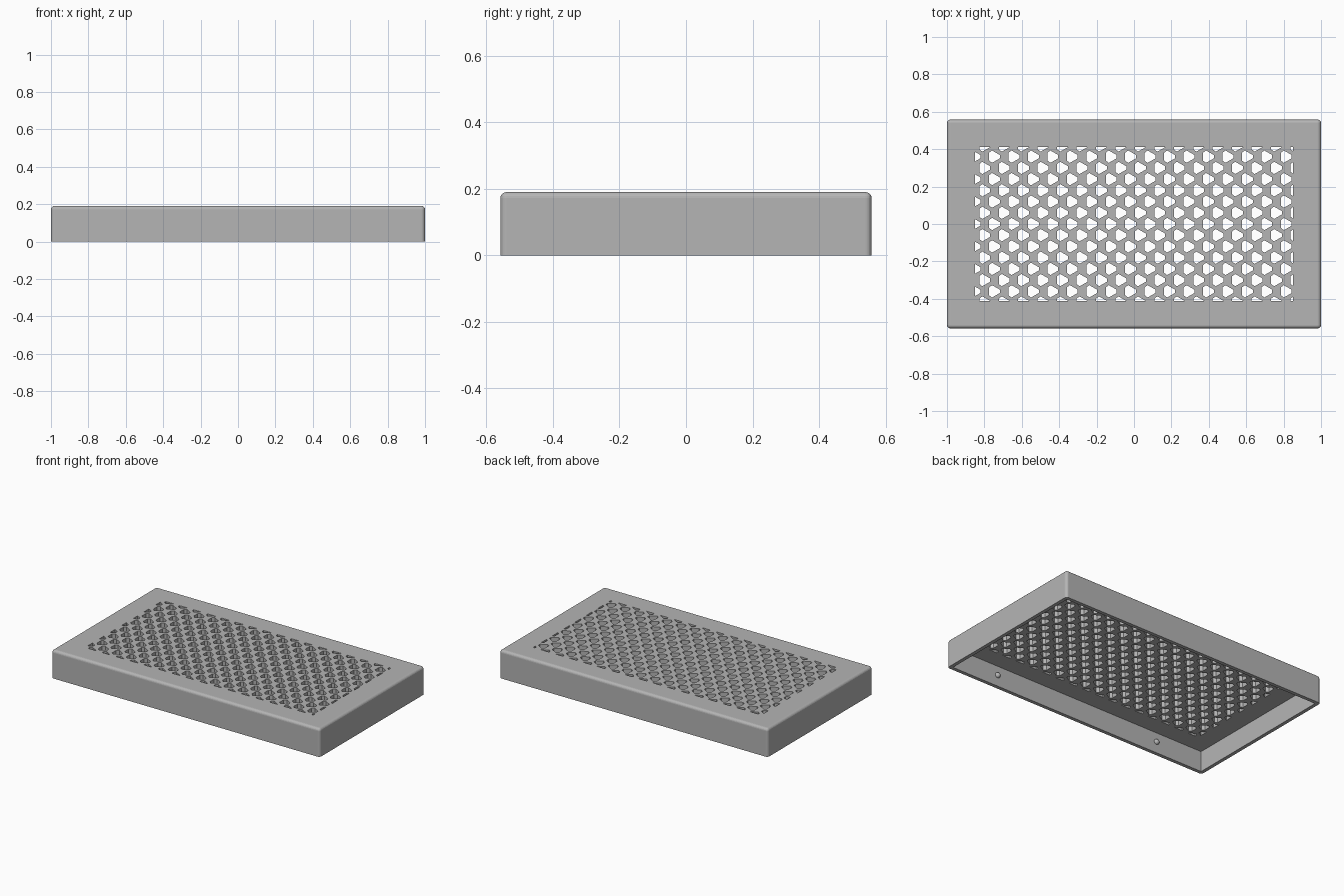
import bpy, bmesh, math
from mathutils import Vector

old = bpy.data.objects.get("Cube")
if old:
    bpy.data.objects.remove(old)

# Overall sizes
HALF_X, HALF_Y, HEIGHT = 1.0, 0.558, 0.19
WALL, PLATE_Z, PLUG_Z = 0.024, 0.138, 0.165
GRILLE_X, GRILLE_Y = 0.85, 0.413
STEP_X, STEP_Y = 0.104, 0.12

grey = bpy.data.materials.new("light grey")
grey.use_nodes = True
colour = (0.46, 0.46, 0.46, 1)
grey.diffuse_color = colour
grey.node_tree.nodes["Principled BSDF"].inputs["Base Color"].default_value = colour


def to_object(bm, name, helper=False):
    bmesh.ops.recalc_face_normals(bm, faces=bm.faces)
    mesh = bpy.data.meshes.new(name)
    bm.to_mesh(mesh)
    bm.free()
    mesh.materials.append(grey)
    obj = bpy.data.objects.new(name, mesh)
    bpy.context.collection.objects.link(obj)
    if helper:
        obj.hide_render = True
        obj.hide_viewport = True
    return obj


def box(name, hx, hy, z0, z1, helper=False, round_edges=0):
    bm = bmesh.new()
    bmesh.ops.create_cube(bm, size=1)
    for v in bm.verts:
        v.co = Vector((v.co.x * 2 * hx, v.co.y * 2 * hy, z1 if v.co.z > 0 else z0))
    if round_edges:
        edges = [e for e in bm.edges if max(v.co.z for v in e.verts) > z0]
        bmesh.ops.bevel(bm, geom=edges, offset=round_edges, segments=5,
                        profile=0.5, affect='EDGES')
    return to_object(bm, name, helper)


def extrude_up(bm, z0, z1):
    result = bmesh.ops.extrude_face_region(bm, geom=bm.faces[:])
    top = [g for g in result["geom"] if isinstance(g, bmesh.types.BMVert)]
    for v in bm.verts:
        v.co.z = z0
    for v in top:
        v.co.z = z1


def prism(name, outline, z0, z1):
    bm = bmesh.new()
    bm.faces.new([bm.verts.new((x, y, 0)) for x, y in outline])
    extrude_up(bm, z0, z1)
    return to_object(bm, name, True)


def cut(target, cutter):
    mod = target.modifiers.new("cut", 'BOOLEAN')
    mod.operation = 'DIFFERENCE'
    mod.solver = 'EXACT'
    mod.object = cutter
    # Bake the result so the next cut starts from clean geometry
    graph = bpy.context.evaluated_depsgraph_get()
    mesh = bpy.data.meshes.new_from_object(target.evaluated_get(graph))
    target.modifiers.clear()
    target.data = mesh


# Grille holes: blunt triangles in staggered rows, trimmed to a rectangle
half = [(-0.028, 0.021), (-0.012, 0.033), (0.030, 0.009)]
blunt = half + [(x, -y) for x, y in reversed(half)]
bm = bmesh.new()
for row in range(-7, 8):
    shift = 0.052 if row % 2 else 0
    for col in range(-17, 2):
        cx, cy = 0.813 + shift + col * STEP_X, row * STEP_Y / 2
        if abs(cx) < GRILLE_X + 0.027:
            bm.faces.new([bm.verts.new((cx + x, cy + y, 0)) for x, y in blunt])
for co in [(GRILLE_X, 0, 0), (-GRILLE_X, 0, 0), (0, GRILLE_Y, 0), (0, -GRILLE_Y, 0)]:
    bmesh.ops.bisect_plane(bm, geom=bm.verts[:] + bm.edges[:] + bm.faces[:],
                           plane_co=co, plane_no=co, clear_outer=True)
extrude_up(bm, 0.1, 0.25)
holes = to_object(bm, "grille_hole_cutter", True)

# Solid emblem-shaped patch that closes the middle of the grille
patch = prism("patch_cutter", [
    (-0.52, 0), (-0.49, -0.16), (-0.42, -0.30), (-0.25, -0.345), (-0.1, -0.385),
    (0.02, -0.385), (0.1, -0.355), (0.19, -0.29), (0.3, -0.25), (0.4, -0.18),
    (0.48, -0.09), (0.53, 0), (0.55, 0.08), (0.5, 0.13), (0.43, 0.18),
    (0.33, 0.215), (0.2, 0.235), (0.1, 0.27), (0.04, 0.34), (-0.08, 0.37),
    (-0.2, 0.385), (-0.28, 0.335), (-0.37, 0.30), (-0.44, 0.24), (-0.45, 0.17)],
    PLUG_Z, 0.3)
# Two openings in the patch
for outline in [
    [(-0.25, 0.10), (-0.19, 0.07), (-0.08, 0.09), (-0.03, 0.17), (-0.07, 0.22),
     (-0.15, 0.225), (-0.22, 0.2)],
    [(0.07, 0.01), (0.12, 0.01), (0.125, -0.03), (0.165, -0.05), (0.135, -0.1),
     (0.105, -0.06)]]:
    cut(patch, prism("patch_opening_cutter", outline, 0.05, 0.4))
cut(holes, patch)

# Cover: rounded shell, open below, with the grille through its top
cover = box("cover", HALF_X, HALF_Y, 0, HEIGHT, round_edges=0.018)
cut(cover, box("cavity_cutter", HALF_X - WALL, HALF_Y - WALL, -0.1, PLATE_Z, True))
cut(cover, holes)

# Snap bumps inside the long walls
for side, word in ((-1, "front"), (1, "back")):
    for x, hand in ((-0.625, "right"), (0.625, "left")):
        bm = bmesh.new()
        bmesh.ops.create_uvsphere(bm, u_segments=20, v_segments=12, radius=0.018)
        for f in bm.faces:
            f.smooth = True
        bump = to_object(bm, f"{word}_{hand}_snap_bump")
        bump.location = (x, side * (HALF_Y - WALL), 0.075)
